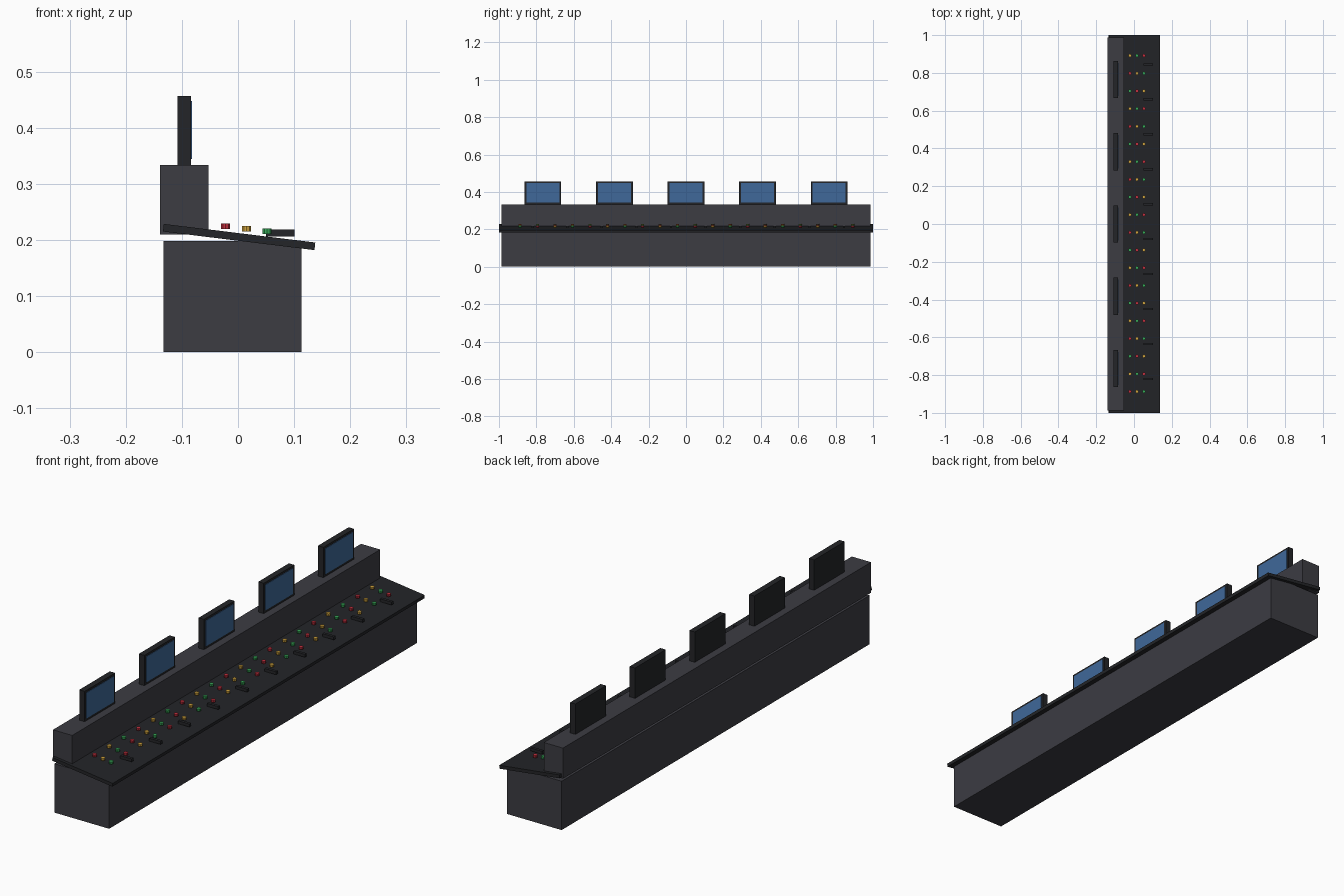
import bpy, math

if "Cube" in bpy.data.objects:
    bpy.data.objects.remove(bpy.data.objects["Cube"])


def material(name, rgb):
    m = bpy.data.materials.new(name)
    m.diffuse_color = (*rgb, 1)
    m.use_nodes = True
    m.node_tree.nodes["Principled BSDF"].inputs["Base Color"].default_value = m.diffuse_color
    return m


BODY = material("body_grey", (0.045, 0.045, 0.055))
DARK = material("dark_panel", (0.017, 0.018, 0.021))
BLUE = material("screen_blue", (0.05, 0.14, 0.32))
LIGHTS = [("red", material("red", (0.55, 0.03, 0.05))),
          ("yellow", material("yellow", (0.65, 0.38, 0.05))),
          ("green", material("green", (0.04, 0.40, 0.10)))]


def box(name, x, y, z, mat):
    """Box from (min, max) ranges on each axis."""
    bpy.ops.mesh.primitive_cube_add(size=1, location=[(a + b) / 2 for a, b in (x, y, z)])
    ob = bpy.context.object
    ob.name = name
    ob.scale = [b - a for a, b in (x, y, z)]
    bpy.ops.object.transform_apply(location=False, rotation=False, scale=True)
    ob.data.materials.append(mat)
    return ob


# Base cabinet and raised rear shelf
box("base_cabinet", (-0.133, 0.113), (-0.987, 0.987), (0, 0.198), BODY)
box("rear_shelf", (-0.139, -0.053), (-0.987, 0.987), (0.21, 0.334), BODY)

# Sloping desk panel
desk = box("desk_panel", (-0.134, 0.138), (-1, 1), (0.1985, 0.2121), DARK)
desk.rotation_euler.y = math.radians(7)

# Row of monitors
for i in range(5):
    y = (i - 2) * 0.3825
    box(f"monitor_{i + 1}", (-0.108, -0.084), (y - 0.098, y + 0.098), (0.334, 0.457), DARK)
    box(f"screen_{i + 1}", (-0.086, -0.082), (y - 0.088, y + 0.088), (0.344, 0.448), BLUE)

# Button rows, colours cycling along the desk
for i in range(20):
    y = -0.887 + i * 0.0936
    for j, (x, z) in enumerate([(-0.022, 0.2245), (0.0155, 0.22), (0.052, 0.2155)]):
        label, mat = LIGHTS[(i + j) % 3]
        bpy.ops.mesh.primitive_cylinder_add(vertices=10, radius=0.0085, depth=0.0095,
                                            location=(x, y, z))
        button = bpy.context.object
        button.name = f"{label}_button_{i + 1}_{j + 1}"
        button.data.materials.append(mat)

# Slider levers near the operator edge
for i in range(10):
    y = -0.82 + i * 0.185
    box(f"lever_{i + 1}", (0.05, 0.101), (y - 0.006, y + 0.006), (0.2065, 0.2185), DARK)
